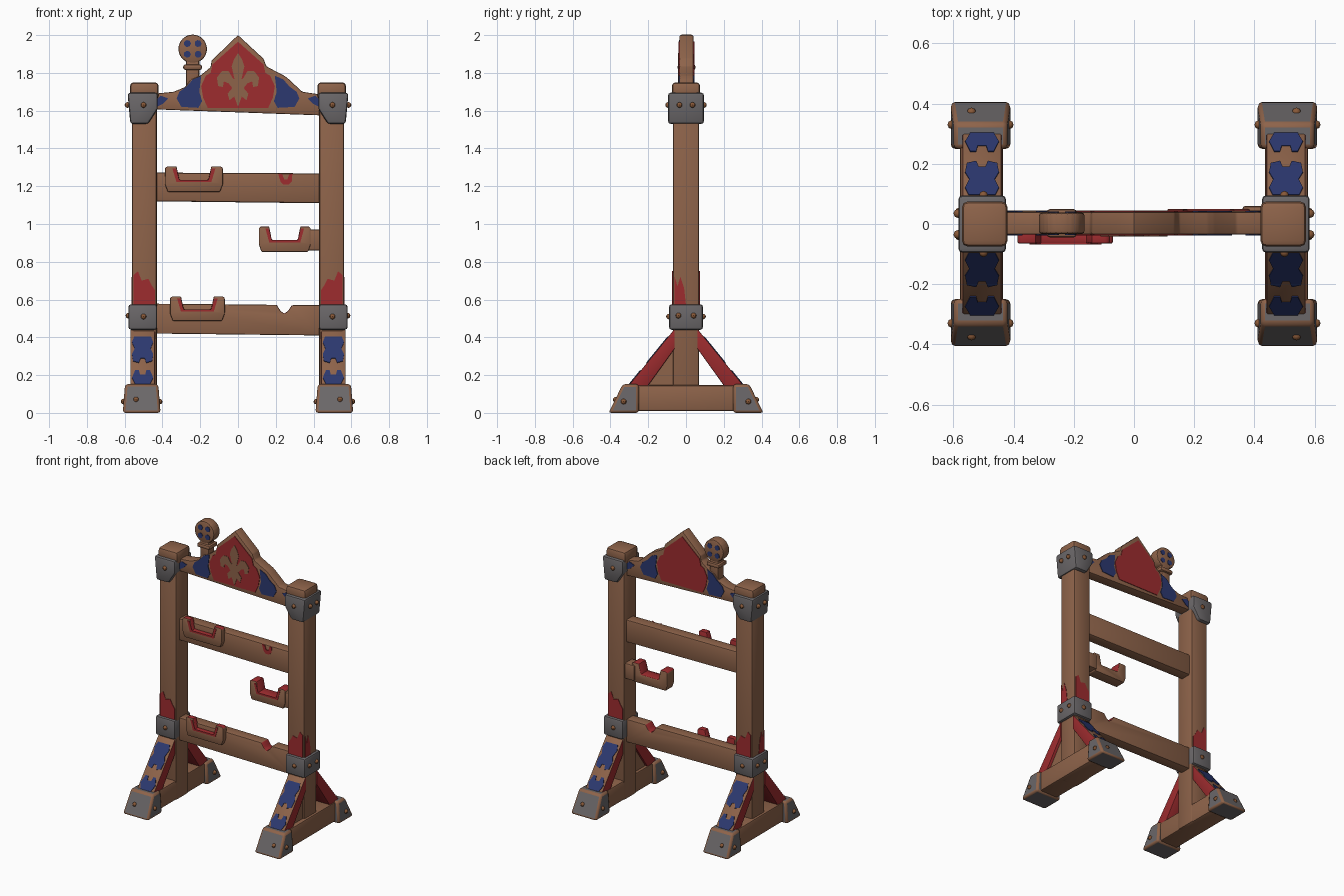
import bpy, bmesh, math
from mathutils import Vector, Matrix

if "Cube" in bpy.data.objects:
    bpy.data.objects.remove(bpy.data.objects["Cube"])


def material(name, rgb):
    m = bpy.data.materials.new(name)
    m.diffuse_color = (*rgb, 1)
    m.use_nodes = True
    m.node_tree.nodes["Principled BSDF"].inputs["Base Color"].default_value = m.diffuse_color
    return m


MATS = [material("wood brown", (0.27, 0.125, 0.068)),
        material("iron grey", (0.145, 0.135, 0.14)),
        material("paint red", (0.34, 0.025, 0.028)),
        material("paint blue", (0.025, 0.04, 0.16)),
        material("rust bolt", (0.25, 0.10, 0.04))]
WOOD, IRON, RED, BLUE, RUST = range(5)


def finish(name, bm):
    me = bpy.data.meshes.new(name)
    bm.to_mesh(me)
    bm.free()
    for m in MATS:
        me.materials.append(m)
    ob = bpy.data.objects.new(name, me)
    bpy.context.collection.objects.link(ob)
    bpy.ops.object.select_all(action='DESELECT')
    ob.select_set(True)
    bpy.context.view_layer.objects.active = ob
    bpy.ops.object.shade_smooth_by_angle(angle=math.radians(35))
    return ob


def slab(name, pts, vec, mat=WOOD, bevel=0.0, rule=None):
    """Extrude a 3D outline along vec; rule(normal, centre) picks a colour per face."""
    bm = bmesh.new()
    f = bm.faces.new([bm.verts.new(p) for p in pts])
    ext = bmesh.ops.extrude_face_region(bm, geom=[f], use_keep_orig=True)
    bmesh.ops.translate(bm, vec=vec, verts=[v for v in ext["geom"] if isinstance(v, bmesh.types.BMVert)])
    bmesh.ops.recalc_face_normals(bm, faces=bm.faces)
    bm.normal_update()
    for f in bm.faces:
        f.material_index = rule(f.normal, f.calc_center_median()) if rule else mat
    if bevel:
        bmesh.ops.bevel(bm, geom=bm.edges[:], offset=bevel, segments=2, profile=0.5,
                        affect='EDGES', clamp_overlap=True, material=-1)
    return finish(name, bm)


def xz(name, pts, y0, y1, *a, **k):
    return slab(name, [(x, y0, z) for x, z in pts], (0, y1 - y0, 0), *a, **k)


def yz(name, pts, x0, x1, *a, **k):
    return slab(name, [(x0, y, z) for y, z in pts], (x1 - x0, 0, 0), *a, **k)


def box(name, x0, x1, y0, y1, z0, z1, *a, **k):
    return xz(name, [(x0, z0), (x1, z0), (x1, z1), (x0, z1)], y0, y1, *a, **k)


def circle(cx, cz, r, n):
    return [(cx + r * math.cos(i * math.tau / n), cz + r * math.sin(i * math.tau / n)) for i in range(n)]


# Painted motif outlines on the braces (across, along)
half_a = [(0.7, .98), (1, .86), (0.7, .72), (0.35, .72), (0.25, .80)]
half_b = [(0.2, .5), (0.35, .58), (0.9, .55), (1, .42), (0.75, .32), (1, .2), (0.8, .1)]


def mirrored(half):
    return half + [(-x, z) for x, z in reversed(half)]


bolts = []
for s, side in ((-1, "left"), (1, "right")):
    X = lambda pts: [(s * x, z) for x, z in pts]
    # Post, cap and iron collars
    box(side + "_post", s * .43, s * .562, -.07, .07, .01, 1.72, bevel=.012)
    box(side + "_post_cap", s * .42, s * .572, -.075, .075, 1.66, 1.75, bevel=.02)
    xz(side + "_top_collar", X([(.585, 1.695), (.425, 1.695), (.425, 1.61), (.475, 1.53), (.57, 1.53)]),
       -.095, .095, IRON, bevel=.014)
    box(side + "_middle_collar", s * .428, s * .58, -.09, .09, .44, .575, IRON, bevel=.014)
    # Foot beam
    box(side + "_foot_beam", s * .435, s * .578, -.32, .32, .01, .147, bevel=.012)
    # Red worn paint above the middle collar
    red = X([(.552, .57), (.44, .57), (.44, .65), (.46, .68), (.475, .71), (.51, .70), (.53, .75), (.552, .73)])
    side_red = [(-.06, .57), (.0, .57), (-.01, .66), (-.03, .72), (-.045, .67), (-.06, .72)]
    xz(side + "_post_paint_front", red, -.073, -.067, RED)
    xz(side + "_post_paint_back", red, .067, .073, RED)
    yz(side + "_post_paint_side", side_red, s * .558, s * .565, RED)
    bolts += [(s * .585, y, 1.63) for y in (-.035, .035)] + [(s * .58, y, .515) for y in (-.04, .04)]
    for d, end in ((-1, "front"), (1, "back")):
        # Iron foot shoe
        shoe = yz(f"{side}_{end}_shoe", [(d * .41, 0), (d * .25, 0), (d * .25, .152), (d * .335, .152)],
                  s * .41, s * .61, IRON)
        for v in shoe.data.vertices:
            if v.co.z > .1:
                v.co.x = s * .51 + (v.co.x - s * .51) * .88
        bm = bmesh.new()
        bm.from_mesh(shoe.data)
        bmesh.ops.bevel(bm, geom=bm.edges[:], offset=.014, segments=2, profile=.5, affect='EDGES')
        bm.to_mesh(shoe.data)
        bm.free()
        # Sloping brace: red flanks, wooden outer face
        yz(f"{side}_{end}_brace", [(d * .06, .445), (d * .31, .138), (d * .205, .138), (d * .06, .34)],
           s * .44, s * .57, bevel=.005,
           rule=lambda n, c: WOOD if n.z > .3 and abs(n.y) > .3 else RED)
        # Blue motifs on the brace
        a, b = Vector((0, d * .06, .445)), Vector((0, d * .31, .138))
        nrm = Vector((0, d * .307, .25)).normalized()
        for i, half in enumerate((half_a, half_b)):
            pts = [Vector((s * .505 + w * .056, 0, 0)) + a.lerp(b, t * .93 + .05) - nrm * .002
                   for w, t in mirrored(half)]
            slab(f"{side}_{end}_brace_motif_{i + 1}", pts, nrm * .006, BLUE)
        bolts += [(s * .50, d * .095, 1.63), (s * .50, d * .09, .51), (s * .605, d * .33, .06),
                  (s * .415, d * .33, .06), (s * .54, d * .372, .07)]
# Solid infill under the right front brace
yz("right_brace_infill", [(-.06, .345), (-.205, .14), (-.06, .14)], .455, .55)

# Rails between the posts
notch = [(.285, .57), (.265, .54), (.245, .525), (.225, .54), (.205, .572)]
xz("lower_rail", [(-.44, .42), (.44, .41), (.44, .57)] + notch + [(-.44, .578)], -.035, .042, bevel=.006,
   rule=lambda n, c: RED if .2 < c.x < .29 and c.z > .52 and abs(n.y) < .5 else WOOD)
xz("upper_rail", [(-.44, 1.12), (.44, 1.11), (.44, 1.268), (-.44, 1.272)], -.035, .045, bevel=.01)
xz("upper_rail_painted_notch", [(.212, 1.268), (.225, 1.225), (.24, 1.208), (.268, 1.208), (.285, 1.225),
                                (.288, 1.268), (.27, 1.262), (.262, 1.235), (.245, 1.235), (.235, 1.262)],
   -.039, -.033, RED)


# U-shaped cradles
def cradle(name, x0, x1, z0, z1, y0, y1, back):
    cx, w = (x0 + x1) / 2, (x1 - x0) / 2
    h = z1 - z0
    half = [(w * .9, z0), (w, z0 + h * .3), (w, z1 - .008), (w * .92, z1), (w * .6, z1),
            (w * .5, z0 + h * .47)]

    def rule(n, c):
        if n.y < -.5:
            return WOOD
        if n.y > .5:
            return back
        return RED if n.z > .3 or n.x * (c.x - cx) < -.001 else WOOD
    xz(name, [(cx + x, z) for x, z in mirrored(half)], y0, y1, bevel=.006, rule=rule)
    # Red rim of the cradle mouth
    rim = [(w * .62, z1 - .012), (w * .74, z1 - .012), (w * .6, z0 + h * .38)]
    inner = [(-w * .5, z0 + h * .47), (w * .5, z0 + h * .47)]
    pts = [rim[0], rim[1], rim[2]] + [(-x, z) for x, z in reversed(rim)] + inner
    xz(name + "_rim", [(cx + x, z) for x, z in pts], y0 - .003, y0 + .003, RED)


cradle("upper_left_cradle", -.387, -.08, 1.17, 1.305, -.065, -.025, RED)
cradle("lower_left_cradle", -.36, -.07, .487, .617, -.065, -.025, RED)
cradle("right_cradle", .11, .385, .852, .987, -.03, .05, WOOD)
box("right_cradle_arm", .36, .45, -.025, .06, .86, .97, bevel=.01)

# Crest board
crest = [(-.44, 1.607), (.44, 1.575), (.44, 1.685), (.34, 1.70), (.265, 1.77), (.245, 1.785), (.215, 1.80),
         (.15, 1.835), (.135, 1.875), (0, 2.0), (-.14, 1.865), (-.145, 1.83), (-.2, 1.785), (-.25, 1.765),
         (-.28, 1.725), (-.34, 1.70), (-.44, 1.69)]
xz("crest_board", crest, -.035, .04, bevel=.006)
shield = [(0, 1.965), (.135, 1.845), (.145, 1.80), (.17, 1.785), (.195, 1.73), (.185, 1.67), (.16, 1.615)]
shield += [(-x, z) for x, z in reversed(shield[1:])]
lily = [(0, 1.905), (.022, 1.87), (.034, 1.835), (.018, 1.765), (.03, 1.775), (.05, 1.81), (.085, 1.81),
        (.112, 1.775), (.105, 1.73), (.08, 1.725), (.075, 1.755), (.05, 1.745), (.03, 1.72), (.055, 1.69),
        (.045, 1.655), (.02, 1.675), (0, 1.62)]
lily += [(-x, z) for x, z in reversed(lily[1:-1])]
wing = [(.195, 1.785), (.24, 1.765), (.27, 1.73), (.31, 1.70), (.325, 1.665), (.30, 1.62), (.21, 1.615),
        (.19, 1.65), (.205, 1.70)]
tip = [(.37, 1.665), (.41, 1.68), (.43, 1.66), (.43, 1.62), (.40, 1.635)]
for y, end in ((-.035, "front"), (.04, "back")):
    xz(end + "_shield", shield, y - .004, y + .004, RED)
    xz(end + "_lily", lily, y - .0065, y + .0025, WOOD)
    for s, side in ((-1, "left"), (1, "right")):
        for nm, pts in (("wing", wing), ("tip", tip)):
            xz(f"{end}_{side}_{nm}_paint", [(s * x, z) for x, z in pts], y - .004, y + .004, BLUE)

# Finial: neck, collar, round head with painted spots
box("finial_neck", -.275, -.205, -.03, .035, 1.72, 1.87, bevel=.01)
box("finial_collar", -.29, -.19, -.045, .05, 1.815, 1.845, bevel=.012)
xz("finial_head", circle(-.24, 1.927, .076, 24), -.033, .038, bevel=.012)
for y, end in ((-.033, "front"), (.038, "back")):
    for i in range(4):
        a = math.pi / 4 + i * math.pi / 2
        xz(f"finial_{end}_spot_{i + 1}", circle(-.24 + .04 * math.cos(a), 1.927 + .04 * math.sin(a), .019, 7),
           y - .003, y + .003, BLUE)

# Bolt heads
bm = bmesh.new()
for p in bolts:
    bmesh.ops.create_uvsphere(bm, u_segments=8, v_segments=6, radius=.015, matrix=Matrix.Translation(p))
for f in bm.faces:
    f.material_index = RUST
finish("bolts", bm)
